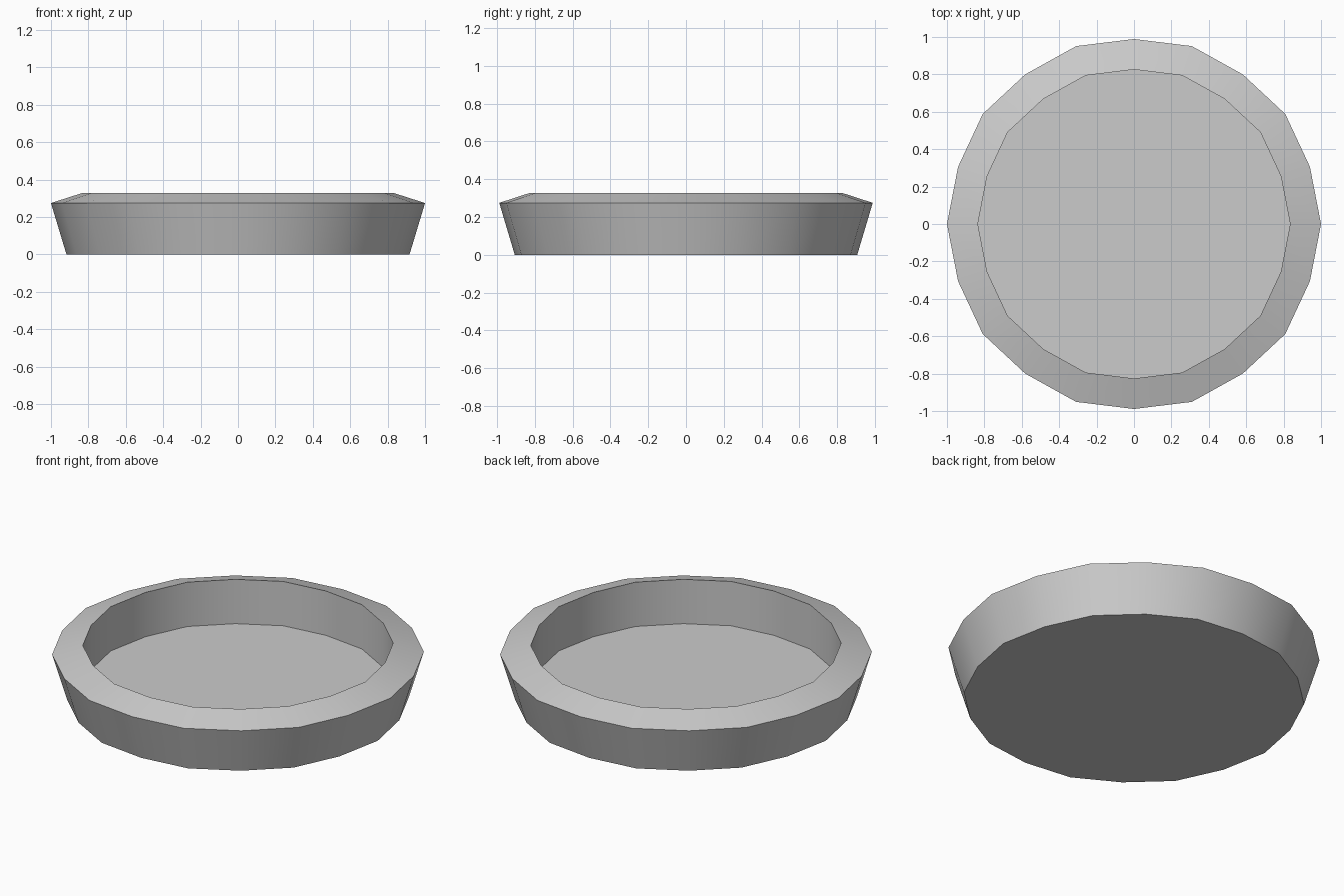
import bpy, bmesh, math

if "Cube" in bpy.data.objects:
    bpy.data.objects.remove(bpy.data.objects["Cube"])

SIDES = 20
# Wall profile (radius, height): base edge, outer rim, inner rim, floor edge
PROFILE = [(0.917, 0.0), (1.0, 0.275), (0.835, 0.328), (0.835, 0.065)]


def make_ring(bm, radius, z):
    # Every second corner sits slightly closer to the centre
    ring = []
    for k in range(SIDES):
        a = 2 * math.pi * k / SIDES
        r = radius * (0.989 if k % 2 else 1.0)
        ring.append(bm.verts.new((r * math.cos(a), r * math.sin(a), z)))
    return ring


# Shallow dish: flared wall, sloped rim, straight inner wall
bm = bmesh.new()
rings = [make_ring(bm, r, z) for r, z in PROFILE]
for lower, upper in zip(rings, rings[1:]):
    for k in range(SIDES):
        n = (k + 1) % SIDES
        bm.faces.new((lower[k], lower[n], upper[n], upper[k]))

# Underside and inner floor
bm.faces.new(rings[0][::-1])
bm.faces.new(rings[-1])
bmesh.ops.recalc_face_normals(bm, faces=bm.faces)

mesh = bpy.data.meshes.new("round_tray")
bm.to_mesh(mesh)
bm.free()
tray = bpy.data.objects.new("round_tray", mesh)
bpy.context.collection.objects.link(tray)

# Smooth around the wall, sharp at the rims
bpy.context.view_layer.objects.active = tray
tray.select_set(True)
bpy.ops.object.shade_smooth_by_angle(angle=math.radians(35))
